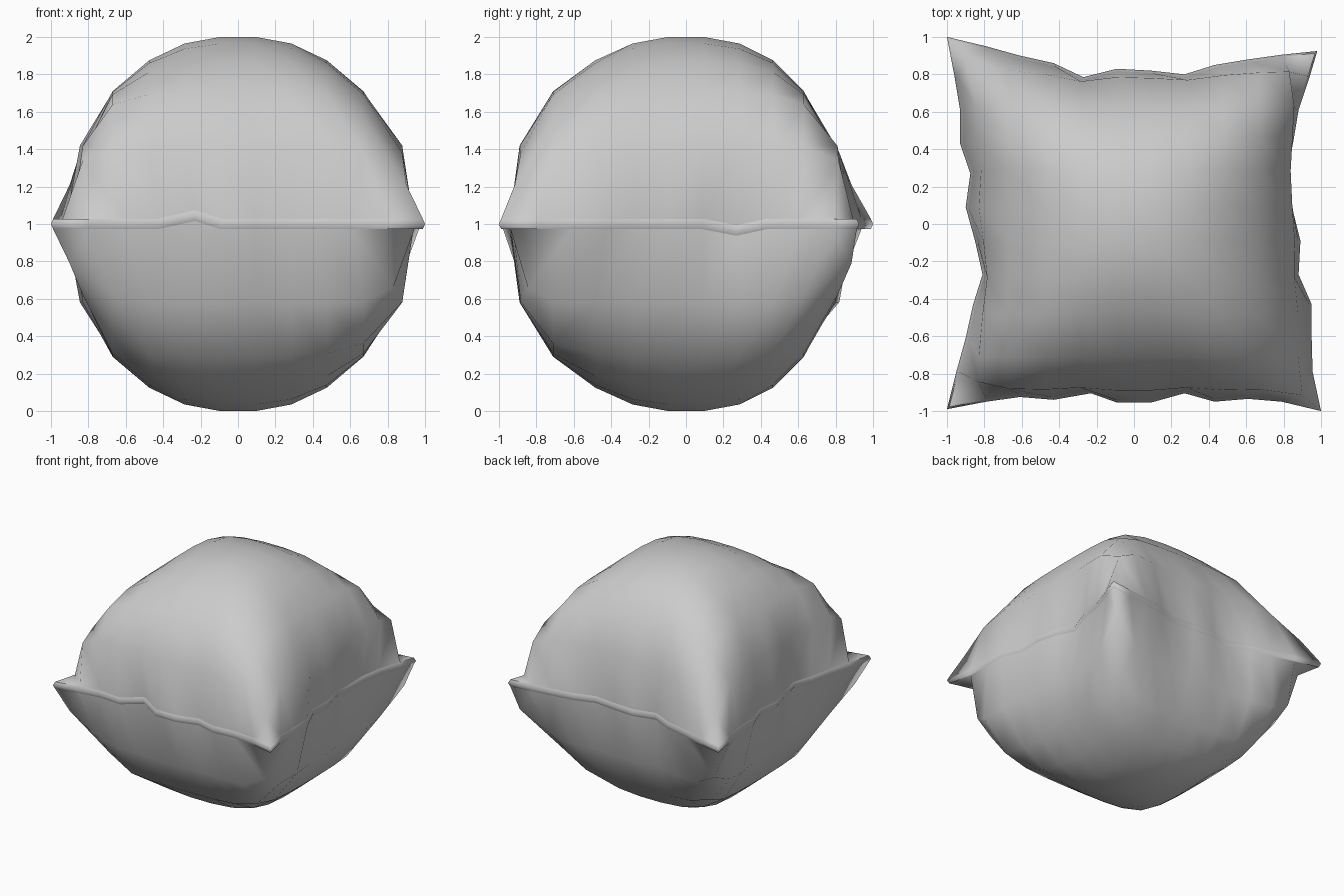
import bpy, bmesh

if "Cube" in bpy.data.objects:
    bpy.data.objects.remove(bpy.data.objects["Cube"])

N = 12                                   # points per side of each fabric panel
HALF = [0.095, 0.285, 0.475, 0.67]         # panel grid spacing from the middle out
RISE = [1.0, 0.965, 0.875, 0.71, 0.42]     # puffed height at each ring
SHIFT_Y = [0.0, 0.0, -0.01, -0.04]         # puff leans slightly to the front
ALONG = [0.09, 0.27, 0.43, 0.61, 0.79, 1.0]

# Distance of the seam from the middle along each side (puckered outline)
FRONT = [.99, .95, .925, .94, .905, .955, .955, .905, .95, .935, .95, 1.0]
BACK = [1.0, .95, .90, .86, .785, .83, .82, .80, .85, .88, .905, .925]
LEFT = [1.0, .95, .90, .86, .81, .85, .90, .875, .93, .93, .96, 1.0]
RIGHT = [1.0, .955, .95, .95, .88, .89, .845, .815, .85, .88, .94, .98]


def ring(i):
    """Ring number from the middle (0..5) and side sign of a grid index."""
    return (i - 6, 1) if i >= 6 else (5 - i, -1)


def wall(side, base, follow, k):
    """Outermost puffed ring, following the puckers of the seam."""
    return base + follow * (side[k] - 0.89)


def seam_point(i, j):
    a, sa = ring(i)
    b, sb = ring(j)
    x, y, z = sa * ALONG[a], sb * ALONG[b], 1.0
    if a == 5:
        x = sa * (RIGHT if sa > 0 else LEFT)[j]
    if b == 5:
        y = sb * (BACK if sb > 0 else FRONT)[i]
    if j == 0 and i == 4:
        x, z = x + 0.04, z + 0.045       # small lift in the front seam
    if i == N - 1 and j == 7:
        z -= 0.035                       # small dip in the right seam
    return x, y, z


def panel_point(i, j, side):
    a, sa = ring(i)
    b, sb = ring(j)
    if max(a, b) == 5:
        x, y, z = seam_point(i, j)
        return (x - 0.012 * sa * (a == 5), y - 0.012 * sb * (b == 5), z + side * 0.028)
    if a < 4:
        x = sa * HALF[a]
    else:
        x = wall(RIGHT, 0.86, 0.3, j) if sa > 0 else -wall(LEFT, 0.825, 0.5, j)
    if b < 4:
        y = sb * HALF[b] + SHIFT_Y[b]
    else:
        y = wall(BACK, 0.815, 0.5, i) if sb > 0 else -wall(FRONT, 0.87, 0.3, i)
    h = (RISE[a] ** -6 + RISE[b] ** -6 - 1) ** (-1 / 6)
    # two corners of each panel run out in a ridge, the other two tuck in
    ridge = sa * sb * side < 0
    if a == b == 4:
        x = sa * (0.90 if ridge else 0.83)
        y = sb * (0.90 if ridge else 0.83) - 0.015
        h = 0.21 if ridge else 0.34
    elif ridge and a + b >= 6 and min(a, b) >= 3:
        h *= 0.91
    return x, y, 1 + side * h


bm = bmesh.new()

# Upper and lower puffed panels, folded along opposite diagonals
panels = []
for side in (1, -1):
    g = [[bm.verts.new(panel_point(i, j, side)) for j in range(N)] for i in range(N)]
    for i in range(N - 1):
        for j in range(N - 1):
            a, b, c, d = g[i][j], g[i + 1][j], g[i + 1][j + 1], g[i][j + 1]
            if side > 0:
                tris = ((a, b, d), (b, c, d))
            else:
                tris = ((a, b, c), (a, c, d))
            for t in tris:
                bm.faces.new(t)
    panels.append(g)

# Rounded seam band joining the panels
m = N - 1
loop = ([(i, 0) for i in range(m)] + [(m, j) for j in range(m)]
        + [(i, m) for i in range(m, 0, -1)] + [(0, j) for j in range(m, 0, -1)])
mid = [bm.verts.new(seam_point(i, j)) for i, j in loop]
rows = [[panels[0][i][j] for i, j in loop], mid, [panels[1][i][j] for i, j in loop]]
for r0, r1 in zip(rows, rows[1:]):
    for k in range(len(loop)):
        n = (k + 1) % len(loop)
        bm.faces.new((r0[k], r0[n], r1[n], r1[k]))

bmesh.ops.recalc_face_normals(bm, faces=bm.faces)
for f in bm.faces:
    f.smooth = True
# Crisp edge where the seam meets each panel
for r in (rows[0], rows[2]):
    for k in range(len(loop)):
        bm.edges.get((r[k], r[(k + 1) % len(loop)])).smooth = False

mesh = bpy.data.meshes.new("cushion")
bm.to_mesh(mesh)
bm.free()
cushion = bpy.data.objects.new("cushion", mesh)
bpy.context.collection.objects.link(cushion)
